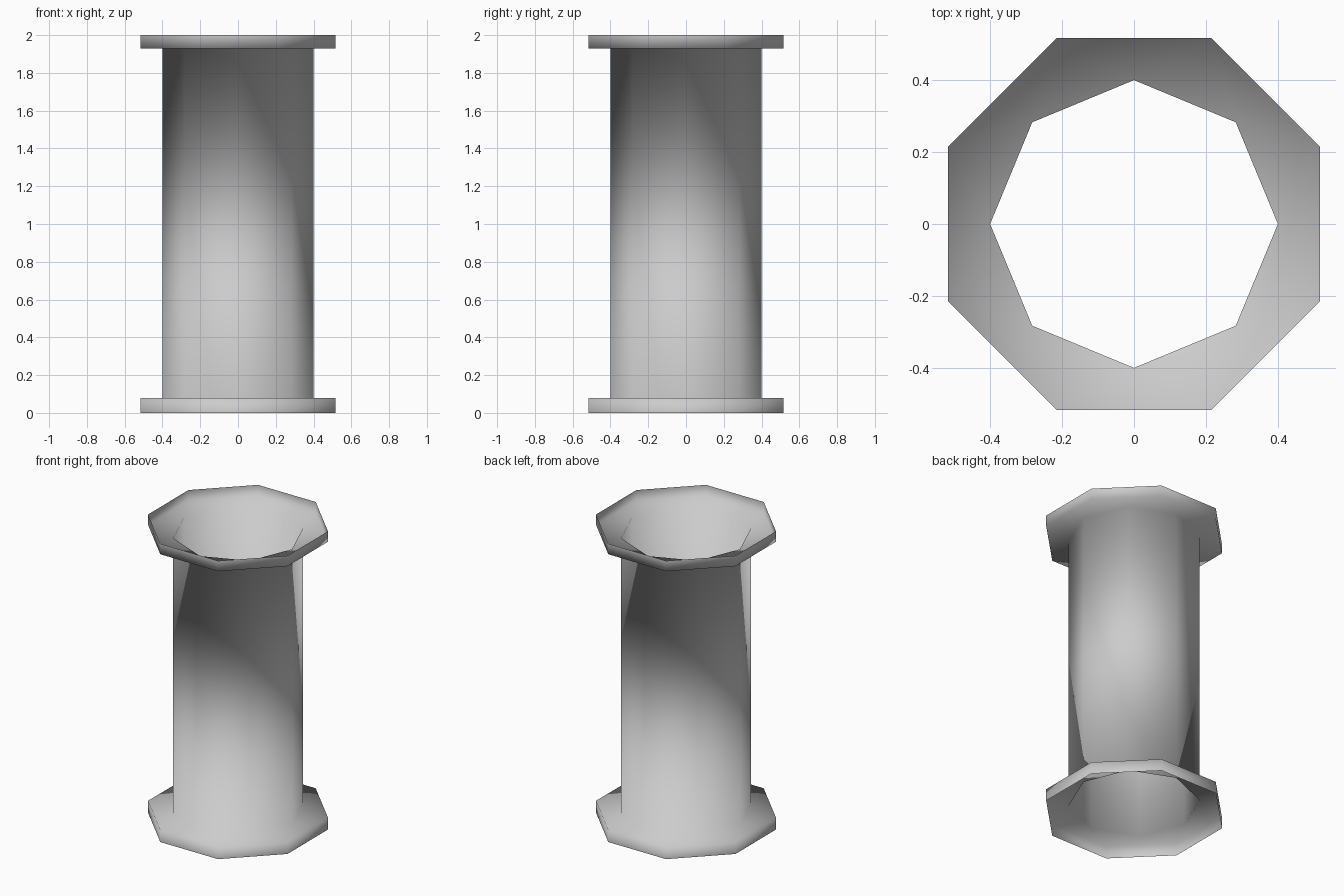
import bpy
import bmesh
from math import cos, sin, pi

cube = bpy.data.objects.get("Cube")
if cube:
    bpy.data.objects.remove(cube, do_unlink=True)

SIDES = 8
PIPE_R = 0.4
FLANGE_R = 0.56


def ring(bm, radius, z, turn):
    """Octagonal loop of vertices, turned by a fraction of one side."""
    angles = [2 * pi * (i + turn) / SIDES for i in range(SIDES)]
    return [bm.verts.new((radius * cos(a), radius * sin(a), z)) for a in angles]


def wall(bm, low, high):
    """Upright band of quads facing outwards."""
    for i in range(SIDES):
        j = (i + 1) % SIDES
        bm.faces.new((low[i], low[j], high[j], high[i]))


def collar(bm, inner, outer, up):
    """Flat triangle band joining the pipe to the half-turned flange."""
    for i in range(SIDES):
        j = (i + 1) % SIDES
        for tri in ((inner[i], outer[i], inner[j]), (outer[i], outer[j], inner[j])):
            bm.faces.new(tri if up else tri[::-1])


bm = bmesh.new()

# Bottom flange, pipe and top flange form one open thin sheet
foot = ring(bm, FLANGE_R, 0, 0.5)
foot_top = ring(bm, FLANGE_R, 0.08, 0.5)
pipe_low = ring(bm, PIPE_R, 0.08, 0)
pipe_high = ring(bm, PIPE_R, 1.93, 0)
head = ring(bm, FLANGE_R, 1.93, 0.5)
head_top = ring(bm, FLANGE_R, 2, 0.5)

wall(bm, foot, foot_top)
collar(bm, pipe_low, foot_top, True)
wall(bm, pipe_low, pipe_high)
collar(bm, pipe_high, head, False)
wall(bm, head, head_top)

for face in bm.faces:
    face.smooth = True

mesh = bpy.data.meshes.new("flanged_pipe")
bm.to_mesh(mesh)
bm.free()
pipe = bpy.data.objects.new("flanged_pipe", mesh)
bpy.context.collection.objects.link(pipe)

# Plain grey
grey = (0.6, 0.6, 0.6, 1)
mat = bpy.data.materials.new("plain_grey")
mat.use_nodes = True
mat.diffuse_color = grey
mat.node_tree.nodes["Principled BSDF"].inputs["Base Color"].default_value = grey
mesh.materials.append(mat)
